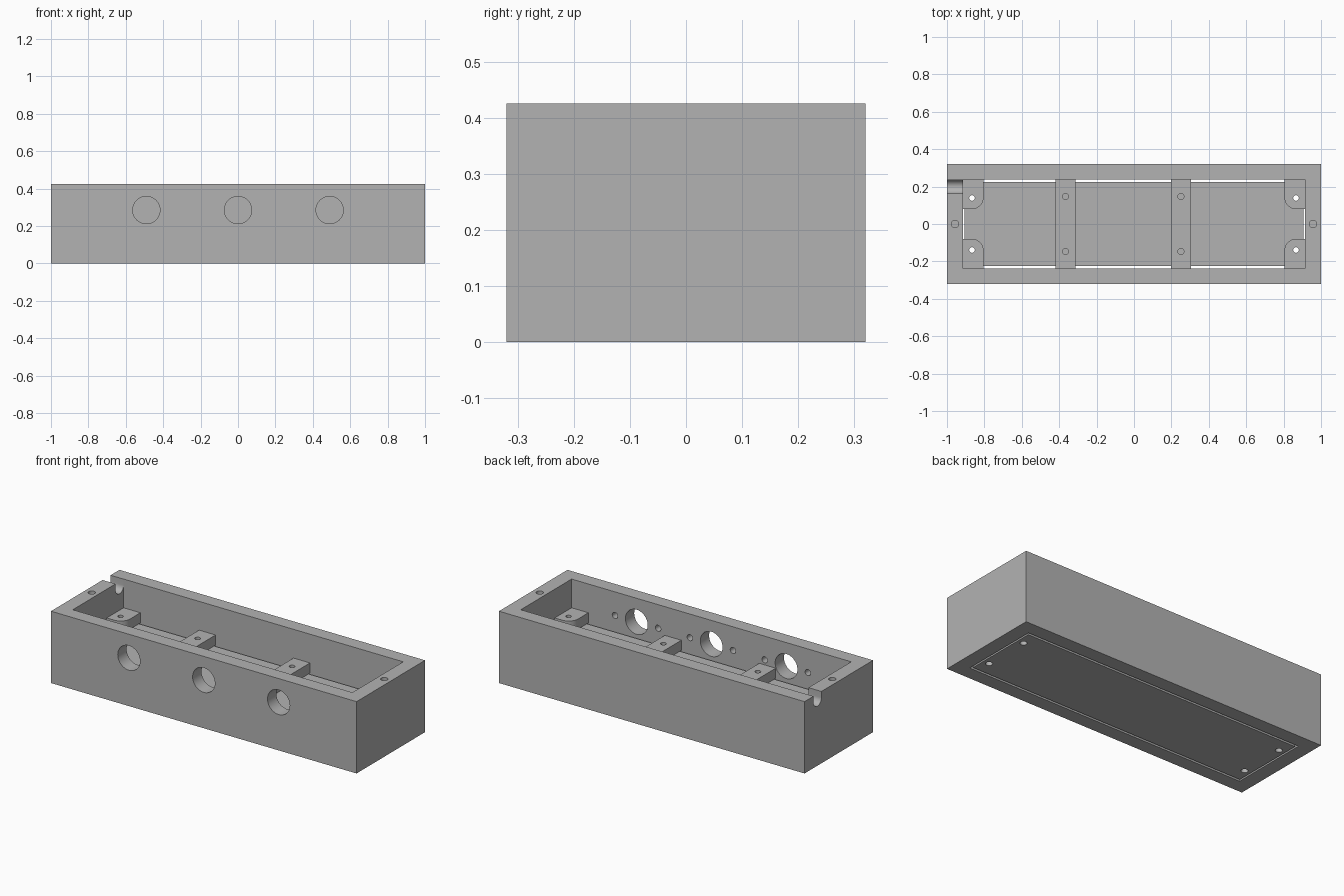
import bpy, bmesh, math

if "Cube" in bpy.data.objects:
    bpy.data.objects.remove(bpy.data.objects["Cube"])

grey = bpy.data.materials.new("plain grey")
grey.diffuse_color = (0.45, 0.45, 0.45, 1)
grey.use_nodes = True
grey.node_tree.nodes["Principled BSDF"].inputs["Base Color"].default_value = grey.diffuse_color

H = 0.425             # housing height
CX, CY = 0.915, 0.2375  # half size of the cavity
PLATE_TOP, PAD_TOP = 0.195, 0.255


def prism(name, outline, z0, z1):
    """Extrude an xy outline from z0 to z1."""
    bm = bmesh.new()
    face = bm.faces.new([bm.verts.new((x, y, z0)) for x, y in outline])
    side = bmesh.ops.extrude_face_region(bm, geom=[face])
    verts = [v for v in side["geom"] if isinstance(v, bmesh.types.BMVert)]
    bmesh.ops.translate(bm, verts=verts, vec=(0, 0, z1 - z0))
    bmesh.ops.recalc_face_normals(bm, faces=bm.faces)
    mesh = bpy.data.meshes.new(name)
    bm.to_mesh(mesh)
    bm.free()
    mesh.materials.append(grey)
    obj = bpy.data.objects.new(name, mesh)
    bpy.context.collection.objects.link(obj)
    return obj


def box(name, x0, x1, y0, y1, z0, z1):
    return prism(name, [(x0, y0), (x1, y0), (x1, y1), (x0, y1)], z0, z1)


def rod(center, radius, depth, axis="Z"):
    rot = {"X": (0, math.pi / 2, 0), "Y": (math.pi / 2, 0, 0), "Z": (0, 0, 0)}[axis]
    bpy.ops.mesh.primitive_cylinder_add(vertices=40, radius=radius, depth=depth,
                                        location=center, rotation=rot)
    return bpy.context.object


def cut(obj, cutters):
    """Subtract each cutter, then discard it."""
    for c in cutters:
        m = obj.modifiers.new("cut", "BOOLEAN")
        m.operation, m.solver, m.object = "DIFFERENCE", "EXACT", c
        bpy.context.view_layer.objects.active = obj
        bpy.ops.object.modifier_apply(modifier=m.name)
        bpy.data.objects.remove(c)
    bpy.ops.object.select_all(action="DESELECT")
    obj.select_set(True)
    bpy.context.view_layer.objects.active = obj
    bpy.ops.object.shade_smooth_by_angle(angle=math.radians(30))


# Housing: open frame with front ports, blind screw holes and a cable notch
housing = box("housing", -1, 1, -0.32, 0.32, 0, H)
cutters = [box("cavity", -CX, CX, -CY, CY, -0.1, H + 0.1)]
for x in (-0.49, 0, 0.49):
    cutters.append(rod((x, -0.28, 0.285), 0.073, 0.2, "Y"))
    for s in (-1, 1):
        cutters.append(rod((x + s * 0.141, -CY, 0.285), 0.018, 0.1, "Y"))
for s in (-1, 1):
    cutters.append(rod((s * 0.957, 0, H), 0.02, 0.16))
cutters.append(rod((-0.96, 0.1995, H - 0.036), 0.037, 0.2, "X"))
cutters.append(box("notch", -1.1, -0.9, 0.1625, 0.2365, H - 0.036, H + 0.1))
cut(housing, cutters)

# Base plate with a narrow gap all round and four screw holes
plate = box("base_plate", -0.905, 0.905, -0.2235, 0.2235, 0, PLATE_TOP)
cut(plate, [rod((sx * 0.866, sy * 0.139, 0.1), 0.019, 0.4)
            for sx in (-1, 1) for sy in (-1, 1)])

# Corner pads with one rounded inner corner
R = 0.06
arc = [(0.805 + R - R * math.cos(a), 0.08 + R - R * math.sin(a))
       for a in (math.pi / 2 * i / 10 for i in range(11))]
for sx, side in ((-1, "left"), (1, "right")):
    for sy, end in ((-1, "front"), (1, "back")):
        pts = [(sx * x, sy * y) for x, y in arc + [(CX, 0.08), (CX, CY), (0.805, CY)][::1]]
        # outline order: rounded corner, outer wall, back wall
        pts = [(sx * x, sy * y) for x, y in
               arc + [(CX, 0.08), (CX, CY), (0.805, CY)]]
        pad = prism(f"corner_pad_{end}_{side}", pts, PLATE_TOP, PAD_TOP)
        cut(pad, [rod((sx * 0.866, sy * 0.139, 0.22), 0.015, 0.3)])

# Cross bars with blind screw holes
for name, x in (("left", -0.367), ("right", 0.251)):
    bar = box(f"cross_bar_{name}", x - 0.054, x + 0.054, -CY, CY, PLATE_TOP, PAD_TOP)
    cut(bar, [rod((x, s * 0.147, PAD_TOP), 0.016, 0.1) for s in (-1, 1)])
